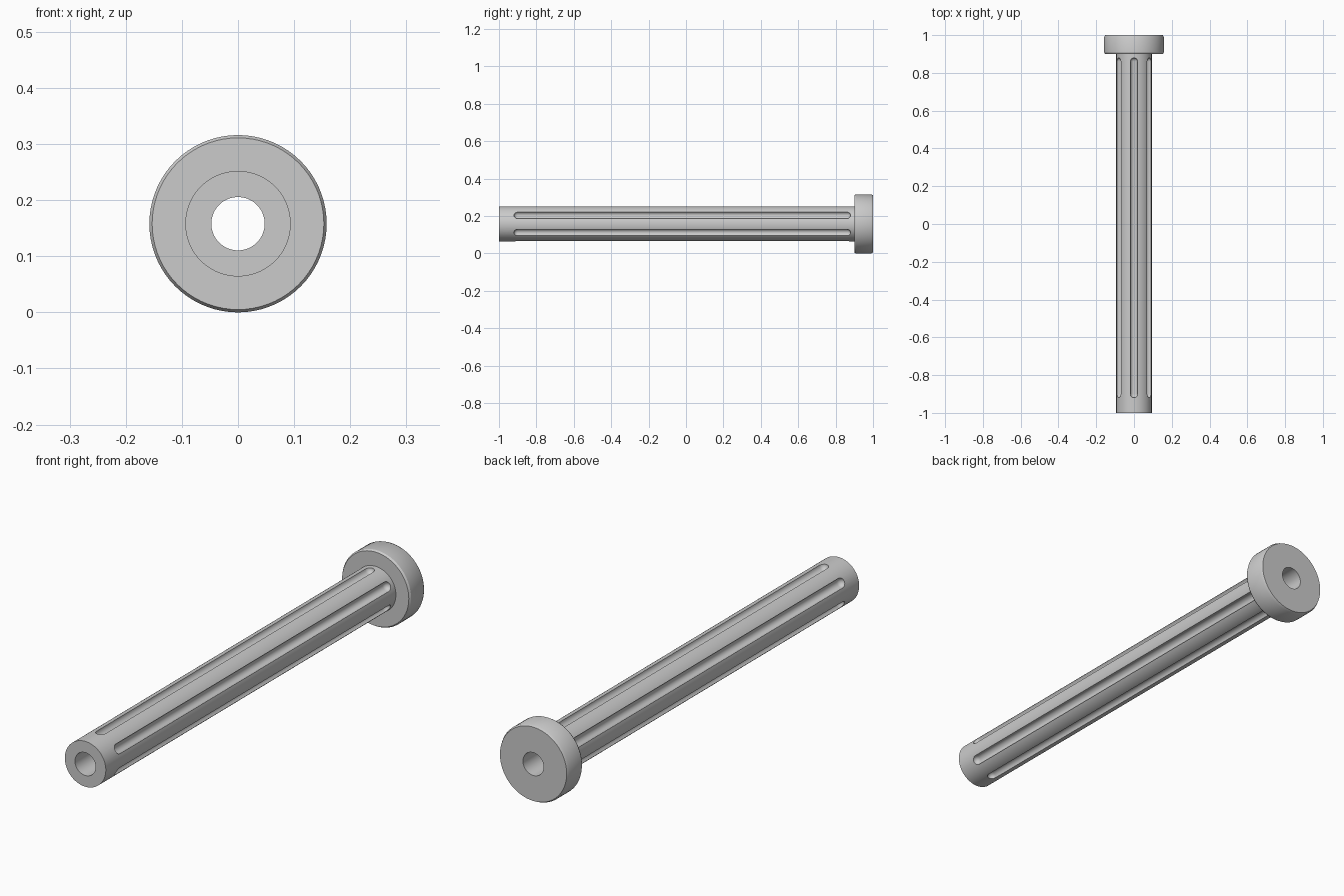
import bpy, bmesh
from math import sin, cos, pi, radians
from mathutils import Matrix

if "Cube" in bpy.data.objects:
    bpy.data.objects.remove(bpy.data.objects["Cube"])

ZC = 0.158          # height of the long axis
SHAFT_R, BORE_R, HEAD_R = 0.094, 0.0475, 0.158
GROOVE_R = 0.02


def lathe(name, profile, segs, closed, offset=(0, 0, 0)):
    """Revolve (radius, y) points around an axis parallel to y."""
    bm = bmesh.new()
    rings = []
    for r, y in profile:
        if r == 0:
            rings.append([bm.verts.new((0, y, 0))] * segs)
        else:
            rings.append([bm.verts.new((r * cos(2 * pi * i / segs), y, r * sin(2 * pi * i / segs)))
                          for i in range(segs)])
    n = len(rings)
    for k in range(n if closed else n - 1):
        a, b = rings[k], rings[(k + 1) % n]
        for i in range(segs):
            j = (i + 1) % segs
            bm.faces.new(list(dict.fromkeys((a[i], a[j], b[j], b[i]))))
    bmesh.ops.recalc_face_normals(bm, faces=bm.faces)
    bmesh.ops.translate(bm, vec=offset, verts=bm.verts)
    mesh = bpy.data.meshes.new(name)
    bm.to_mesh(mesh)
    bm.free()
    ob = bpy.data.objects.new(name, mesh)
    bpy.context.collection.objects.link(ob)
    return ob


# Hollow shaft with a chamfered flange head
sleeve = lathe("flanged_sleeve", [
    (BORE_R, -1), (SHAFT_R, -1), (SHAFT_R, 0.9), (HEAD_R - 0.005, 0.9),
    (HEAD_R, 0.908), (HEAD_R, 0.99), (HEAD_R - 0.005, 1), (BORE_R, 1)], 72, True)
sleeve.location.z = ZC

# Six round-ended grooves along the shaft
y0, y1 = -0.92 + GROOVE_R, 0.88 - GROOVE_R
steps = [radians(90 * k / 4) for k in range(5)]
capsule = [(GROOVE_R * sin(a) if a else 0, y0 - GROOVE_R * cos(a)) for a in steps]
capsule += [(r, y0 + y1 - y) for r, y in reversed(capsule)]
for i in range(6):
    cutter = lathe("groove_cutter", capsule, 16, False, (SHAFT_R - 0.001, 0, 0))
    cutter.data.transform(Matrix.Rotation(radians(30 + 60 * i), 4, 'Y'))
    cutter.location.z = ZC
    cutter.hide_render = True
    cutter.hide_set(True)
    cut = sleeve.modifiers.new("groove", 'BOOLEAN')
    cut.operation, cut.solver, cut.object = 'DIFFERENCE', 'EXACT', cutter

# Apply the cuts, drop the cutters, smooth the round faces
bpy.context.view_layer.objects.active = sleeve
sleeve.select_set(True)
for m in list(sleeve.modifiers):
    helper = m.object
    bpy.ops.object.modifier_apply(modifier=m.name)
    bpy.data.objects.remove(helper)
bpy.ops.object.shade_smooth_by_angle(angle=radians(30))
